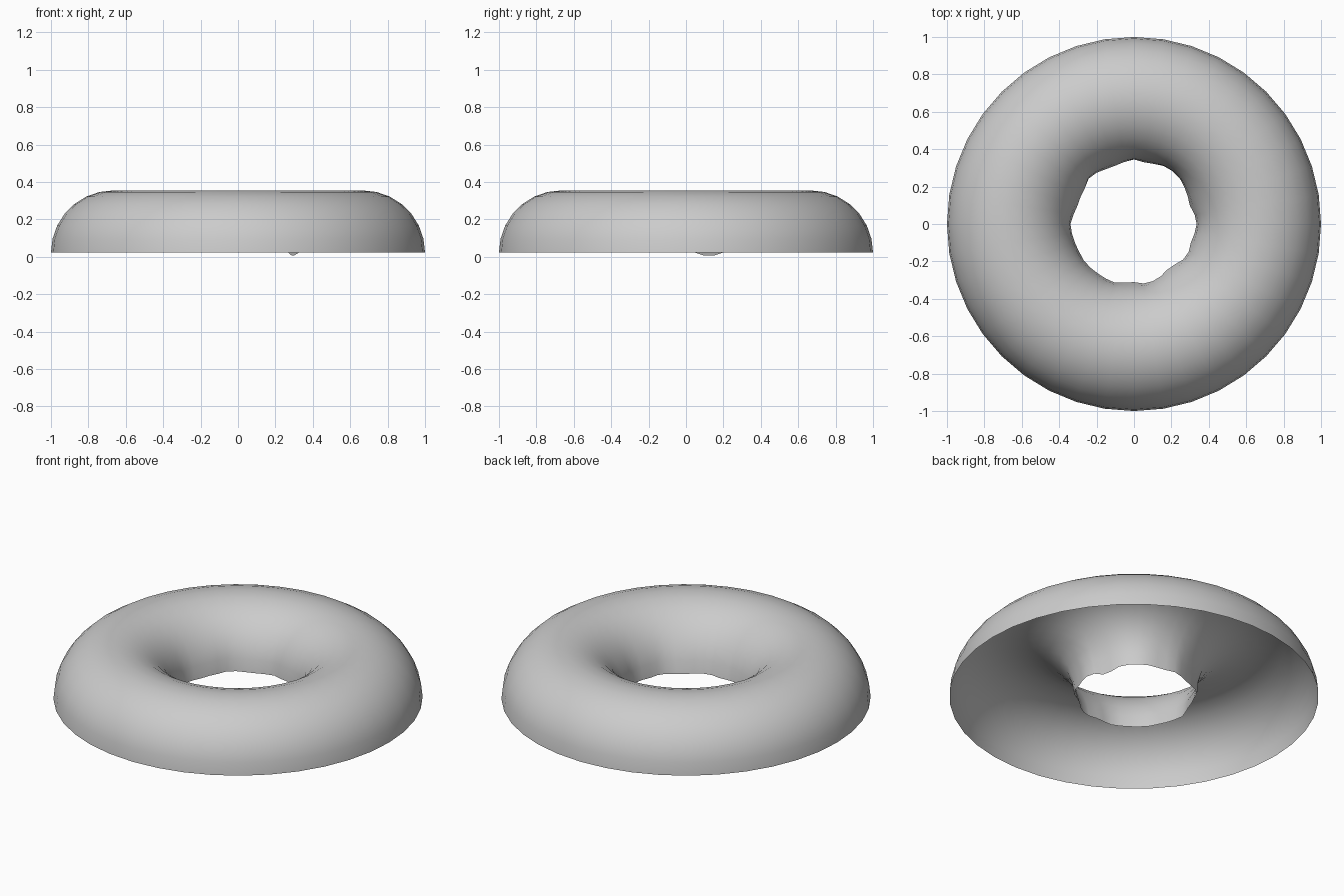
import bpy, bmesh
from math import sin, cos, pi, radians

if "Cube" in bpy.data.objects:
    bpy.data.objects.remove(bpy.data.objects["Cube"])

SEG, RINGS = 40, 14
MAJOR, MINOR, BASE = 0.667, 0.333, 0.022

# Wavy inner lip: (angle in degrees, radius seen from the top)
LIP = [(0, .335), (9, .328), (19, .313), (34, .331), (46, .347), (60, .352),
       (78, .331), (90, .345), (105, .329), (113, .325), (133, .347), (145, .323),
       (164, .317), (180, .34), (205, .328), (217, .332), (236, .327), (252, .33),
       (268, .308), (279, .322), (291, .322), (310, .297), (329, .334), (340, .318),
       (360, .335)]


def lip_radius(deg):
    for (a0, r0), (a1, r1) in zip(LIP, LIP[1:]):
        if a0 <= deg <= a1:
            return r0 + (r1 - r0) * (deg - a0) / (a1 - a0)


# Icing: an open upper half of a ring, a single thin sheet
bm = bmesh.new()
rows = []
for i in range(SEG):
    deg = 360 * i / SEG
    a = radians(deg)
    push = lip_radius(deg) - (MAJOR - MINOR)
    row = []
    for j in range(RINGS + 1):
        t = pi * j / RINGS
        # the waviness fades out up the inner wall
        w = max(0, (j / RINGS - 0.72) / 0.28) ** 1.5
        r = MAJOR + MINOR * cos(t) + push * w
        z = BASE + MINOR * sin(t)
        # one small drip hangs below the rim
        if j == RINGS and abs(deg - 23) < 6:
            z -= 0.016
        row.append(bm.verts.new((r * cos(a), r * sin(a), z)))
    rows.append(row)
for i in range(SEG):
    p, q = rows[i], rows[(i + 1) % SEG]
    for j in range(RINGS):
        bm.faces.new((p[j], q[j], q[j + 1], p[j + 1]))
for f in bm.faces:
    f.smooth = True

mesh = bpy.data.meshes.new("ring_icing")
bm.to_mesh(mesh)
bm.free()
icing = bpy.data.objects.new("ring_icing", mesh)
bpy.context.collection.objects.link(icing)
